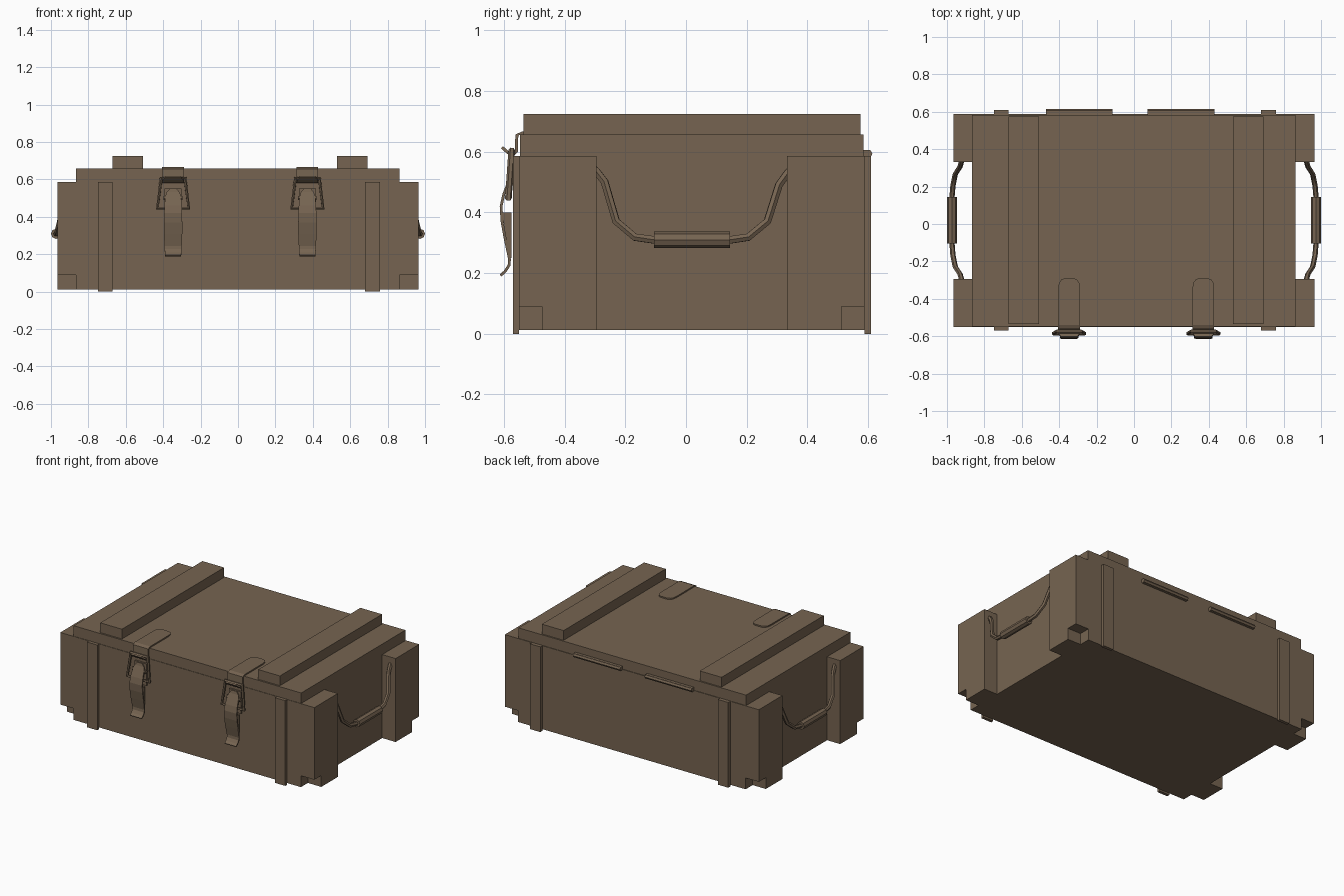
import bpy, bmesh, math
from mathutils import Vector

if "Cube" in bpy.data.objects:
    bpy.data.objects.remove(bpy.data.objects["Cube"])

paint = bpy.data.materials.new("crate brown")
paint.diffuse_color = (0.18, 0.127, 0.082, 1)
paint.use_nodes = True
paint.node_tree.nodes["Principled BSDF"].inputs["Base Color"].default_value = paint.diffuse_color


def finish(name, bm):
    bmesh.ops.recalc_face_normals(bm, faces=bm.faces)
    me = bpy.data.meshes.new(name)
    bm.to_mesh(me)
    bm.free()
    me.materials.append(paint)
    ob = bpy.data.objects.new(name, me)
    bpy.context.collection.objects.link(ob)
    return ob


def prism(name, profile, x0, x1):
    """Extrude a (y, z) outline along x."""
    bm = bmesh.new()
    face = bm.faces.new([bm.verts.new((x0, y, z)) for y, z in profile])
    new = bmesh.ops.extrude_face_region(bm, geom=[face])["geom"]
    verts = [g for g in new if isinstance(g, bmesh.types.BMVert)]
    bmesh.ops.translate(bm, verts=verts, vec=(x1 - x0, 0, 0))
    return finish(name, bm)


def box(name, x0, x1, y0, y1, z0, z1):
    return prism(name, [(y0, z0), (y1, z0), (y1, z1), (y0, z1)], x0, x1)


def ribbon(name, cx, path, thick):
    """Sheet metal strip following (y, z, width) points."""
    bm = bmesh.new()
    rings = []
    for i, (y, z, w) in enumerate(path):
        a = Vector(path[max(i - 1, 0)][:2])
        b = Vector(path[min(i + 1, len(path) - 1)][:2])
        d = (b - a).normalized()
        ny, nz = -d.y * thick / 2, d.x * thick / 2
        rings.append([bm.verts.new((cx + sx * w / 2, y + s * ny, z + s * nz))
                      for sx, s in ((-1, -1), (1, -1), (1, 1), (-1, 1))])
    for r, q in zip(rings, rings[1:]):
        for k in range(4):
            bm.faces.new((r[k], r[(k + 1) % 4], q[(k + 1) % 4], q[k]))
    bm.faces.new(rings[0])
    bm.faces.new(rings[-1])
    return finish(name, bm)


def tube(name, pts, radius, closed=False, res=1):
    """Round rod along a polyline, turned into a mesh."""
    cu = bpy.data.curves.new(name, 'CURVE')
    cu.dimensions = '3D'
    cu.bevel_depth = radius
    cu.bevel_resolution = res
    cu.use_fill_caps = not closed
    sp = cu.splines.new('POLY')
    sp.points.add(len(pts) - 1)
    for p, co in zip(sp.points, pts):
        p.co = (*co, 1)
    sp.use_cyclic_u = closed
    cu.materials.append(paint)
    ob = bpy.data.objects.new(name, cu)
    bpy.context.collection.objects.link(ob)
    bpy.ops.object.select_all(action='DESELECT')
    ob.select_set(True)
    bpy.context.view_layer.objects.active = ob
    bpy.ops.object.convert(target='MESH')
    bpy.ops.object.shade_smooth_by_angle(angle=math.radians(35))
    return ob


# Crate body and lid
box("crate_body", -0.865, 0.863, -0.55, 0.588, 0.012, 0.585)
box("lid", -0.865, 0.863, -0.547, 0.584, 0.585, 0.657)

# Lid battens
for x0, x1 in ((-0.672, -0.507), (0.528, 0.693)):
    box("lid_batten", x0, x1, -0.535, 0.574, 0.657, 0.724)

# Corner posts with notched feet
front = [(-0.55, 0.09), (-0.475, 0.09), (-0.475, 0.012), (-0.295, 0.012),
         (-0.295, 0.585), (-0.55, 0.585)]
back = [(0.588, 0.09), (0.512, 0.09), (0.512, 0.012), (0.332, 0.012),
        (0.332, 0.585), (0.588, 0.585)]
for s in (-1, 1):
    prism("front_post", front, s * 0.863, s * 0.965)
    prism("back_post", back, s * 0.863, s * 0.965)

# Vertical slats, front and back
for x0, x1 in ((-0.748, -0.67), (0.68, 0.758)):
    box("front_slat", x0, x1, -0.57, -0.55, 0, 0.585)
    box("back_slat", x0, x1, 0.588, 0.61, 0, 0.585)

# Hinge barrels on the back
for x0, x1 in ((-0.47, -0.115), (0.073, 0.43)):
    box("hinge_leaf", x0, x1, 0.58, 0.603, 0.58, 0.606)
    tube("hinge_barrel", [(x0, 0.6, 0.593), (x1, 0.6, 0.593)], 0.014)

# Rope handles with grips
rope = [(0.92, -0.33, 0.565), (0.922, -0.295, 0.535), (0.93, -0.268, 0.5),
        (0.955, -0.23, 0.37), (0.968, -0.168, 0.318), (0.973, -0.105, 0.309),
        (0.973, 0.145, 0.309), (0.968, 0.205, 0.318), (0.955, 0.268, 0.37),
        (0.93, 0.306, 0.49), (0.922, 0.335, 0.53), (0.92, 0.36, 0.555)]
for s in (-1, 1):
    tube("handle", [(s * x, y, z) for x, y, z in rope], 0.014)
    tube("handle_grip", [(s * 0.973, -0.105, 0.309), (s * 0.973, 0.145, 0.309)],
         0.027, res=2)

# Toggle latches
for cx in (-0.347, 0.371):
    # lid strap with rounded tail, bent down and flared into a hook
    ribbon("latch_strap", cx, [
        (-0.29, 0.661, 0.05), (-0.298, 0.661, 0.085), (-0.315, 0.661, 0.108),
        (-0.34, 0.661, 0.116), (-0.54, 0.661, 0.116), (-0.557, 0.655, 0.116),
        (-0.559, 0.60, 0.116), (-0.572, 0.585, 0.116), (-0.59, 0.6, 0.11),
        (-0.606, 0.614, 0.085)], 0.01)
    # wire bail
    tube("latch_bail", [(cx - 0.064, -0.574, 0.605), (cx + 0.064, -0.574, 0.605),
                        (cx + 0.084, -0.585, 0.445), (cx - 0.084, -0.585, 0.445)],
         0.011, closed=True)
    # base plate and pivot
    box("latch_base", cx - 0.045, cx + 0.045, -0.562, -0.545, 0.4, 0.55)
    tube("latch_pivot", [(cx - 0.05, -0.572, 0.5), (cx + 0.05, -0.572, 0.5)], 0.013)
    # curved lever with side flanges
    ribbon("latch_lever", cx, [
        (-0.568, 0.55, 0.035), (-0.572, 0.53, 0.07), (-0.582, 0.505, 0.085),
        (-0.6, 0.46, 0.092), (-0.609, 0.42, 0.096), (-0.606, 0.37, 0.098),
        (-0.595, 0.31, 0.098), (-0.581, 0.245, 0.092), (-0.583, 0.225, 0.09),
        (-0.596, 0.205, 0.088), (-0.611, 0.192, 0.086)], 0.009)
    prism("lever_flanges", [(-0.605, 0.40), (-0.593, 0.31), (-0.58, 0.25),
                            (-0.574, 0.25), (-0.574, 0.40)], cx - 0.044, cx + 0.044)
